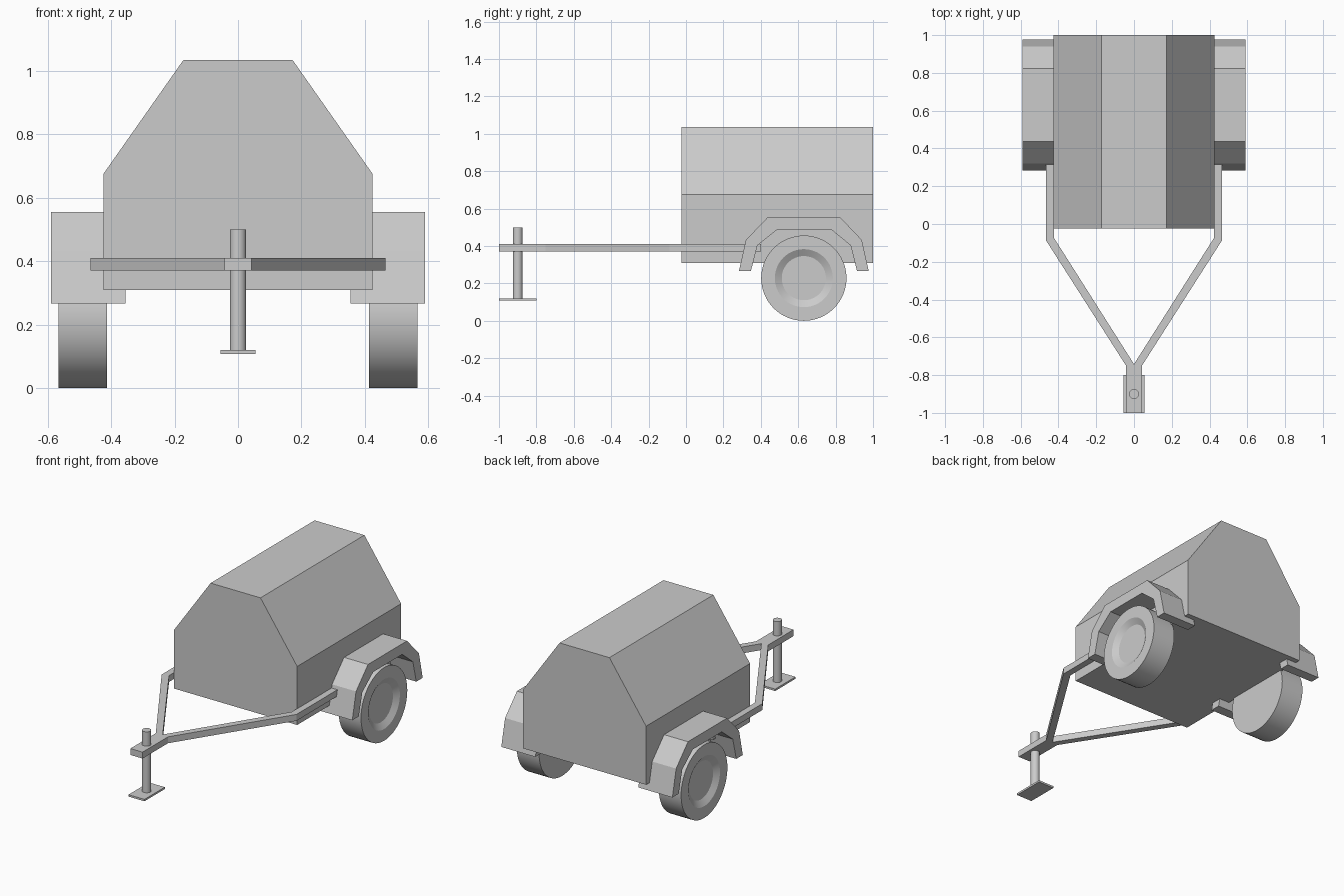
import bpy, bmesh
from math import pi, cos, sin

if "Cube" in bpy.data.objects:
    bpy.data.objects.remove(bpy.data.objects["Cube"])


def make_object(name, bm):
    bmesh.ops.recalc_face_normals(bm, faces=bm.faces)
    mesh = bpy.data.meshes.new(name)
    bm.to_mesh(mesh)
    bm.free()
    ob = bpy.data.objects.new(name, mesh)
    bpy.context.collection.objects.link(ob)
    return ob


def extrude(name, points, offset):
    """Solid made by sweeping a closed outline along an offset."""
    bm = bmesh.new()
    face = bm.faces.new([bm.verts.new(p) for p in points])
    geom = bmesh.ops.extrude_face_region(bm, geom=[face], use_keep_orig=True)["geom"]
    bmesh.ops.translate(bm, vec=offset,
                        verts=[g for g in geom if isinstance(g, bmesh.types.BMVert)])
    return make_object(name, bm)


def lathe_x(name, profile, y, z, sides):
    """Revolve (x, radius) points around an axis parallel to x, capping both ends."""
    bm = bmesh.new()
    rings = [[bm.verts.new((x, y + r * cos(2 * pi * i / sides), z + r * sin(2 * pi * i / sides)))
              for i in range(sides)] for x, r in profile]
    for a, b in zip(rings, rings[1:]):
        for i in range(sides):
            j = (i + 1) % sides
            bm.faces.new((a[i], a[j], b[j], b[i]))
    bm.faces.new(rings[0])
    bm.faces.new(rings[-1])
    return make_object(name, bm)


def smooth(ob):
    bpy.ops.object.select_all(action='DESELECT')
    ob.select_set(True)
    bpy.context.view_layer.objects.active = ob
    bpy.ops.object.shade_smooth_by_angle(angle=0.45)


# Trailer body with sloped upper sides
half = [(0.425, 0.31), (0.425, 0.675), (0.172, 1.035)]
outline = half + [(-x, z) for x, z in reversed(half)]
extrude("body", [(x, -0.024, z) for x, z in outline], (0, 1.024, 0))

# Y-shaped towing frame with a flat tongue
arm = [(0.042, -1.0), (0.042, -0.75), (0.465, -0.088), (0.465, 0.4),
       (0.423, 0.4), (0.423, -0.075)]
outline = arm + [(0, -0.742)] + [(-x, y) for x, y in reversed(arm)]
extrude("tow_frame", [(x, y, 0.371) for x, y in outline], (0, 0, 0.04))

# Jockey stand: post and foot plate
bm = bmesh.new()
bmesh.ops.create_cone(bm, cap_ends=True, segments=32, radius1=0.026, radius2=0.026, depth=0.385)
bmesh.ops.translate(bm, verts=bm.verts, vec=(0, -0.9, 0.3075))
smooth(make_object("stand_post", bm))
extrude("stand_foot", [(x, y, 0.108) for x, y in
                       [(-0.055, -1.0), (0.055, -1.0), (0.055, -0.8), (-0.055, -0.8)]],
        (0, 0, 0.012))

# Wheels with dished hubs, and angular mudguards, on both sides
guard = [(0.283, 0.266), (0.32, 0.432), (0.438, 0.555), (0.823, 0.555), (0.94, 0.432),
         (0.977, 0.266), (0.914, 0.266), (0.88, 0.403), (0.775, 0.489), (0.49, 0.489),
         (0.382, 0.403), (0.347, 0.266)]
for side, s in (("right", 1), ("left", -1)):
    wheel = lathe_x(side + "_wheel",
                    [(s * 0.413, 0.228), (s * 0.567, 0.228), (s * 0.567, 0.155), (s * 0.545, 0.118)],
                    0.63, 0.228, 64)
    smooth(wheel)
    extrude(side + "_mudguard", [(s * 0.355, y, z) for y, z in guard], (s * 0.235, 0, 0))
